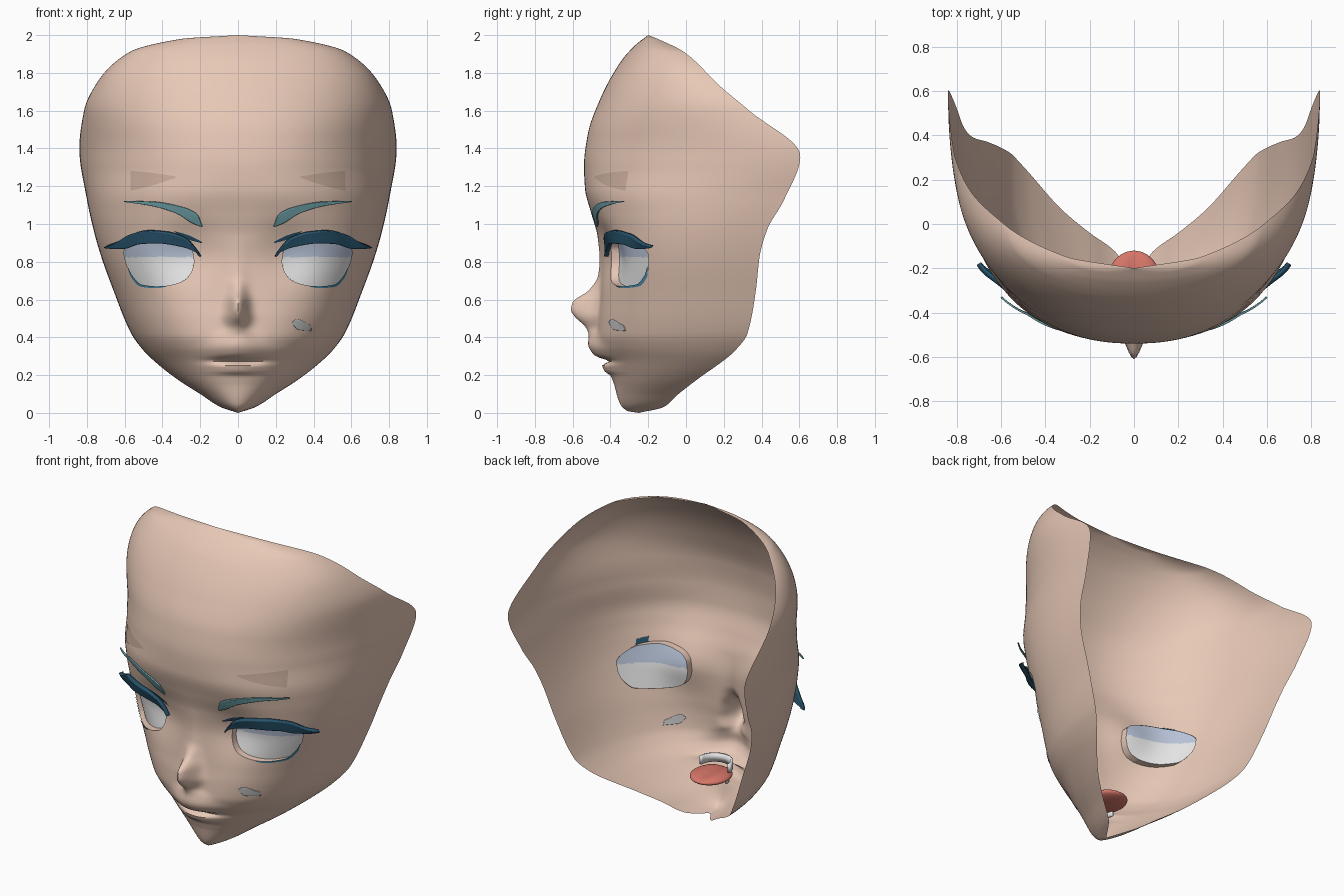
import bpy, bmesh, math
from mathutils import Vector

if "Cube" in bpy.data.objects:
    bpy.data.objects.remove(bpy.data.objects["Cube"])


def material(name, rgb):
    m = bpy.data.materials.new(name)
    m.diffuse_color = (*rgb, 1)
    m.use_nodes = True
    m.node_tree.nodes["Principled BSDF"].inputs["Base Color"].default_value = m.diffuse_color
    return m


SKIN = material("skin", (0.80, 0.58, 0.47))
SKIN_SHADE = material("skin_shade", (0.62, 0.44, 0.35))
WHITE = material("white", (0.83, 0.83, 0.83))
EYE_SHADE = material("eye_shade", (0.49, 0.56, 0.70))
LASH = material("lash_blue", (0.02, 0.085, 0.145))
BROW = material("brow_teal", (0.16, 0.37, 0.41))
LOWER = material("lower_lash_blue", (0.06, 0.25, 0.40))
RED = material("tongue_red", (0.68, 0.18, 0.14))
GREY = material("mark_grey", (0.55, 0.55, 0.55))


def curve(*p):
    """Smooth monotone interpolation through (t, value) points."""
    d = [(b[1] - a[1]) / (b[0] - a[0]) for a, b in zip(p, p[1:])]
    m = [d[0]] + [2 * a * b / (a + b) if a * b > 0 else 0 for a, b in zip(d, d[1:])] + [d[-1]]

    def f(t):
        t = min(max(t, p[0][0]), p[-1][0])
        i = 0
        while i < len(p) - 2 and t > p[i + 1][0]:
            i += 1
        h = p[i + 1][0] - p[i][0]
        s = (t - p[i][0]) / h
        return ((1 + 2 * s) * (1 - s) ** 2 * p[i][1] + s * (1 - s) ** 2 * h * m[i]
                + s * s * (3 - 2 * s) * p[i + 1][1] + s * s * (s - 1) * h * m[i + 1])
    return f


# Face controls by height: rim half width, rim depth, centre line, section squareness
rim_x = curve((0, 0), (.03, .09), (.1, .2), (.17, .31), (.25, .415), (.33, .5), (.42, .565),
              (.65, .66), (.83, .725), (.97, .765), (1.13, .8), (1.4, .84), (1.6, .815),
              (1.75, .745), (1.91, .575), (1.98, .3), (2, 0))
rim_y = curve((0, -.25), (.03, -.12), (.1, -.04), (.17, .05), (.33, .26), (.42, .325),
              (.65, .37), (.83, .39), (.97, .43), (1.13, .52), (1.36, .605), (1.6, .335),
              (1.73, .18), (1.91, -.01), (1.98, -.15), (2, -.2))
centre_y = curve((0, -.25), (.01, -.31), (.05, -.35), (.15, -.38), (.28, -.42), (.35, -.455),
                 (.41, -.47), (.5, -.465), (.6, -.455), (.78, -.45), (.94, -.47), (1.05, -.5),
                 (1.19, -.535), (1.31, -.54), (1.475, -.52), (1.66, -.455), (1.86, -.345),
                 (1.95, -.265), (2, -.2))
square = curve((0, 2), (.15, 2), (.42, 2.35), (.85, 2.65), (1.1, 2.55), (1.3, 2.3), (2, 2.1))
# Nose and lip relief: forward amount and half width
relief = curve((.15, 0), (.195, -.005), (.22, -.03), (.25, -.035), (.275, .012), (.29, -.03),
               (.31, -.055), (.35, -.06), (.41, -.045), (.45, -.06), (.51, -.125), (.55, -.15),
               (.585, -.145), (.65, -.06), (.73, -.015), (.94, 0))
relief_w = curve((.15, .12), (.25, .13), (.33, .13), (.41, .08), (.45, .05), (.51, .055),
                 (.55, .05), (.65, .045), (.94, .06))


def face_y(x, z):
    w, n = max(rim_x(z), 1e-6), square(z)
    s = min(abs(x) / w, 1)
    y = rim_y(z) + (centre_y(z) - rim_y(z)) * (1 - s ** n) ** (1 / n)
    y += relief(z) * math.exp(-(x / relief_w(z)) ** 2)
    # eye sockets
    return y + .045 * math.exp(-((abs(x) - .27) / .15) ** 2 - ((z - .84) / .16) ** 2)


def finish(name, bm, mats, angle=50):
    me = bpy.data.meshes.new(name)
    bm.to_mesh(me)
    bm.free()
    ob = bpy.data.objects.new(name, me)
    bpy.context.collection.objects.link(ob)
    for m in mats:
        me.materials.append(m)
    bpy.ops.object.select_all(action='DESELECT')
    ob.select_set(True)
    bpy.context.view_layer.objects.active = ob
    bpy.ops.object.shade_smooth_by_angle(angle=math.radians(angle))
    return ob


def thicken(ob, t):
    mod = ob.modifiers.new("thickness", 'SOLIDIFY')
    mod.thickness, mod.offset = t, 0


def grid(bm, rows, flip=False):
    vs = [[bm.verts.new(p) for p in r] for r in rows]
    for a, b in zip(vs, vs[1:]):
        for j in range(len(a) - 1):
            q = [a[j], a[j + 1], b[j + 1], b[j]]
            bm.faces.new(q[::-1] if flip else q)


def strip(name, top, bottom, mats, off, sides=(1, -1), n=28, m=10, rule=None):
    """Patch between two (x, z) curves, laid on the face with an offset."""
    f, g, x0, x1 = curve(*top), curve(*bottom), top[0][0], top[-1][0]
    bm = bmesh.new()
    for side in sides:
        rows = []
        for i in range(m + 1):
            row = []
            for j in range(n + 1):
                x = x0 + (x1 - x0) * (1 - math.cos(math.pi * j / n)) / 2
                z = g(x) + (f(x) - g(x)) * i / m
                row.append((side * x, face_y(x, z) - off(x), z))
            rows.append(row)
        grid(bm, rows, side < 0)
    bmesh.ops.remove_doubles(bm, verts=bm.verts, dist=1e-5)
    if rule:
        for fc in bm.faces:
            fc.material_index = rule(fc.calc_center_median())
    return finish(name, bm, mats)


# Face shell
eye_top = [(.232, .8), (.245, .87), (.3, .915), (.42, .94), (.53, .925), (.59, .885), (.606, .85)]
eye_bot = [(.232, .8), (.245, .75), (.28, .705), (.35, .678), (.43, .668), (.51, .677),
           (.56, .725), (.59, .785), (.606, .85)]
et, eb = curve(*eye_top), curve(*eye_bot)
bm = bmesh.new()
R, C = 200, 160
rows = []
for i in range(R + 1):
    z = 1 - math.cos(math.pi * i / R)
    xs = [rim_x(z) * math.sin(math.pi * (j / C - .5)) for j in range(C + 1)]
    rows.append([(x, face_y(x, z), z) for x in xs])
grid(bm, rows)
bmesh.ops.remove_doubles(bm, verts=bm.verts, dist=1e-5)

# Eye openings: remove the inside, fit the border to the outline, add an inward lip
inside = []
for f in bm.faces:
    c = f.calc_center_median()
    if .232 < abs(c.x) < .606 and eb(abs(c.x)) < c.z < et(abs(c.x)):
        inside.append(f)
bmesh.ops.delete(bm, geom=inside, context='FACES')
border = [e for e in bm.edges if e.is_boundary
          and all(.2 < abs(v.co.x) < .64 and .62 < v.co.z < .99 for v in e.verts)]
outline = []
for k in range(201):
    x = .232 + .374 * (1 - math.cos(math.pi * k / 200)) / 2
    outline += [Vector((x, et(x))), Vector((x, eb(x)))]
for v in {v for e in border for v in e.verts}:
    p = Vector((abs(v.co.x), v.co.z))
    q = min(outline, key=lambda o: (o - p).length_squared)
    v.co = (math.copysign(q.x, v.co.x), face_y(q.x, q.y), q.y)
ext = bmesh.ops.extrude_edge_only(bm, edges=border)
for v in ext["geom"]:
    if isinstance(v, bmesh.types.BMVert):
        v.co.y += .045
finish("face", bm, [SKIN], 60)

# Eyes, shaded along the top
strip("eyes", eye_top, eye_bot, [WHITE, EYE_SHADE], lambda x: -.042, m=24,
      rule=lambda c: int(c.z > .825))

# Upper lashes sweep out past the face at the outer tip
lash = strip("upper_lashes",
             [(.2, .832), (.225, .868), (.28, .925), (.38, .957), (.48, .965), (.57, .945), (.64, .905), (.7, .882)],
             [(.2, .828), (.225, .855), (.3, .883), (.42, .9), (.52, .895), (.59, .872), (.64, .872), (.7, .878)],
             [LASH], lambda x: .016 + 7 * max(0, x - .55) ** 2)
thicken(lash, .025)

# Eyelid creases
strip("eyelid_creases", [(.19, .905), (.26, .94), (.335, .962)],
      [(.19, .898), (.26, .918), (.335, .958)], [LASH], lambda x: .008, m=3)

# Lower lashes
strip("lower_lashes", [(.38, .673), (.43, .67), (.51, .679), (.56, .727), (.585, .775)],
      [(.38, .668), (.43, .66), (.515, .668), (.568, .722), (.585, .77)],
      [LOWER], lambda x: .005, m=3)

# Eyebrows
brow = strip("eyebrows", [(.19, .99), (.215, 1.05), (.3, 1.09), (.45, 1.118), (.6, 1.122)],
             [(.19, .985), (.24, 1.005), (.32, 1.055), (.45, 1.095), (.6, 1.117)],
             [BROW], lambda x: .012 + .3 * max(0, x - .48))
thicken(brow, .008)

# Forehead shade marks and one cheek mark
strip("forehead_marks", [(.33, 1.252), (.45, 1.27), (.57, 1.282)],
      [(.33, 1.245), (.45, 1.205), (.57, 1.175)], [SKIN_SHADE], lambda x: .003)
mark = strip("cheek_mark", [(.285, .48), (.31, .495), (.385, .463)],
             [(.285, .472), (.32, .44), (.385, .435)], [GREY], lambda x: 0, sides=(1,))
thicken(mark, .008)

# Teeth arcs
for name, r, z0, z1 in (("upper_teeth", .1, .272, .325), ("lower_teeth", .08, .195, .235)):
    bm = bmesh.new()
    grid(bm, [[(r * math.sin(a), -.29 - r * math.cos(a), z)
               for a in [math.pi * (k / 20 - .5) for k in range(21)]] for z in (z0, z1)])
    thicken(finish(name, bm, [WHITE]), .014)

# Tongue with a shallow groove
bm = bmesh.new()
bmesh.ops.create_uvsphere(bm, u_segments=24, v_segments=14, radius=1)
for v in bm.verts:
    x, y, z = v.co
    groove = .015 * math.exp(-(x / .25) ** 2) if z > 0 else 0
    v.co = (.12 * x, -.255 + .135 * y, .245 + .032 * z - groove * z)
finish("tongue", bm, [RED], 80)
